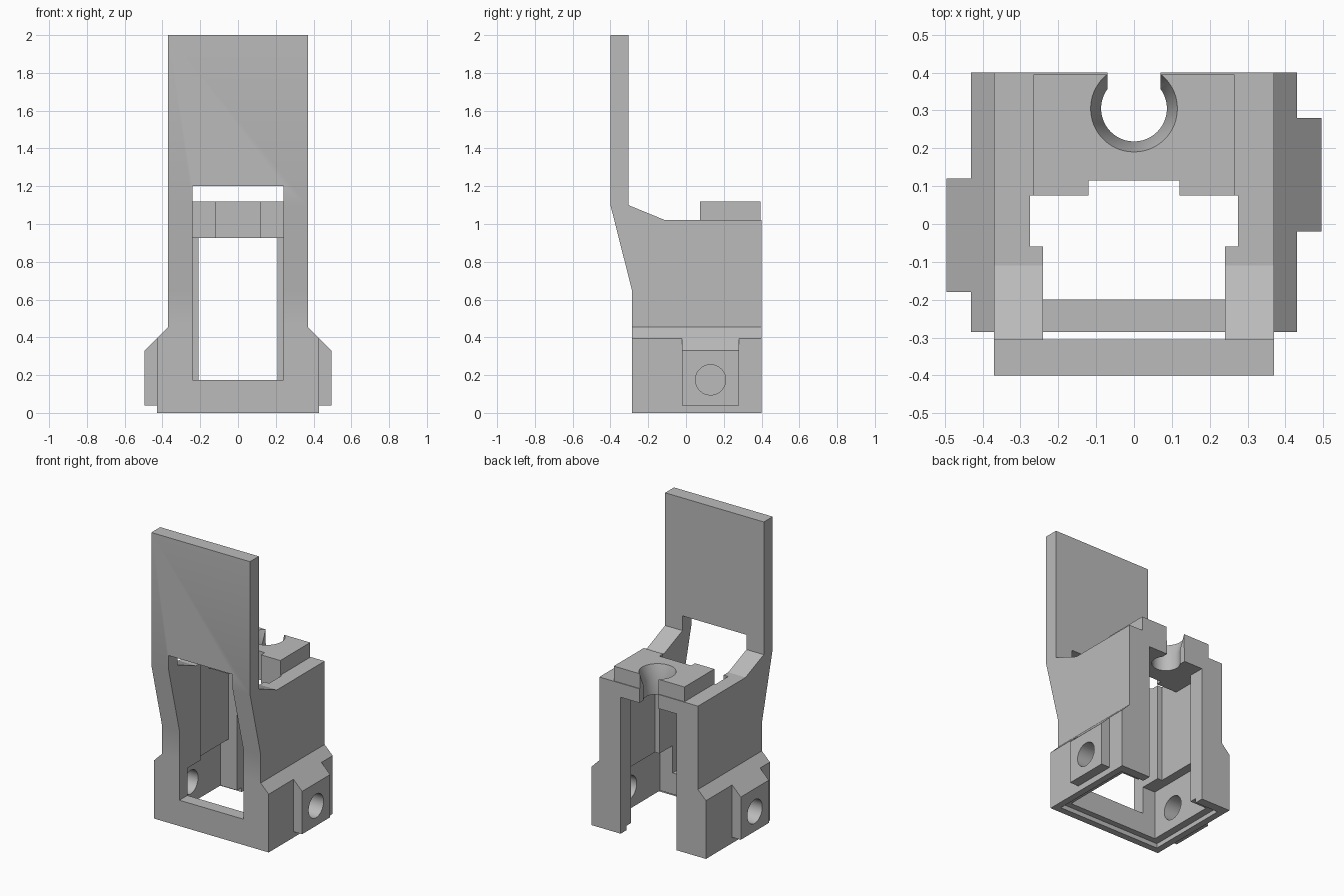
import bpy, bmesh, math
from mathutils import Vector

if "Cube" in bpy.data.objects:
    bpy.data.objects.remove(bpy.data.objects["Cube"], do_unlink=True)

grey = bpy.data.materials.new("plain_grey")
grey.use_nodes = True
colour = (0.5, 0.5, 0.5, 1)
grey.diffuse_color = colour
grey.node_tree.nodes["Principled BSDF"].inputs["Base Color"].default_value = colour


def finish(name, bm):
    bmesh.ops.recalc_face_normals(bm, faces=bm.faces)
    mesh = bpy.data.meshes.new(name)
    bm.to_mesh(mesh)
    bm.free()
    mesh.materials.append(grey)
    ob = bpy.data.objects.new(name, mesh)
    bpy.context.collection.objects.link(ob)
    return ob


def prism(name, points, axis, lo, hi):
    """Extrude a 2D outline along x or y; points are (y, z) or (x, z)."""
    bm = bmesh.new()
    place = (lambda a, b: (lo, a, b)) if axis == "x" else (lambda a, b: (a, lo, b))
    face = bm.faces.new([bm.verts.new(place(a, b)) for a, b in points])
    out = bmesh.ops.extrude_face_region(bm, geom=[face])
    shift = Vector((hi - lo, 0, 0)) if axis == "x" else Vector((0, hi - lo, 0))
    bmesh.ops.translate(bm, vec=shift,
                        verts=[v for v in out["geom"] if isinstance(v, bmesh.types.BMVert)])
    return finish(name, bm)


def box(name, x, y, z):
    return prism(name, [(x[0], z[0]), (x[1], z[0]), (x[1], z[1]), (x[0], z[1])], "y", *y)


def cone(name, centre, r1, r2, depth, sideways=False):
    bm = bmesh.new()
    bmesh.ops.create_cone(bm, cap_ends=True, segments=48, radius1=r1, radius2=r2, depth=depth)
    ob = finish(name, bm)
    for v in ob.data.vertices:
        if sideways:
            v.co = Vector((v.co.z, v.co.y, -v.co.x))
        v.co += Vector(centre)
    return ob


def combine(target, tool, operation):
    mod = target.modifiers.new("combine", "BOOLEAN")
    mod.operation, mod.solver, mod.object = operation, "EXACT", tool
    graph = bpy.context.evaluated_depsgraph_get()
    graph.update()
    result = bpy.data.meshes.new_from_object(target.evaluated_get(graph))
    target.modifiers.clear()
    target.data = result
    bpy.data.objects.remove(tool, do_unlink=True)


# Main body with the tall front plate
side = [(-0.4, 2), (-0.305, 2), (-0.305, 1.1), (-0.11, 1.02), (0.4, 1.02),
        (0.4, 0), (-0.285, 0), (-0.285, 0.645), (-0.4, 1.1)]
body = prism("bracket_body", side, "x", -0.37, 0.37)

# Wider foot with sloped shoulders
foot = [(-0.43, 0), (0.43, 0), (0.43, 0.395), (0.37, 0.455), (-0.37, 0.455), (-0.43, 0.395)]
combine(body, prism("foot", foot, "y", -0.285, 0.4), "UNION")

# Screw bosses, staggered on the two sides
bosses = [(1, 0.13), (-1, -0.03)]
for s, y in bosses:
    outline = [(s * 0.35, 0.04), (s * 0.495, 0.04), (s * 0.495, 0.33), (s * 0.37, 0.455), (s * 0.35, 0.455)]
    combine(body, prism("screw_boss", outline, "y", y - 0.15, y + 0.15), "UNION")

# Raised clamp block on top
combine(body, box("clamp_block", (-0.265, 0.265), (0.075, 0.395), (0.95, 1.12)), "UNION")

# Openings: front window, shaft, top mouth, foot cavity, rear slot, block notch
cuts = [
    ((-0.24, 0.24), (-0.6, 0), (0.175, 1.2)),
    ((-0.24, 0.24), (-0.2, 0), (-0.1, 0.5)),
    ((-0.275, 0.275), (-0.06, 0.29), (-0.1, 0.925)),
    ((-0.275, 0.275), (-0.06, 0.075), (0.8, 1.3)),
    ((-0.335, 0.335), (-0.2, 0.29), (-0.1, 0.36)),
    ((-0.385, 0.385), (-0.24, 0.34), (-0.1, 0.03)),
    ((-0.21, 0.21), (0.2, 0.6), (-0.1, 0.925)),
    ((-0.12, 0.12), (0, 0.115), (0.8, 1.3)),
    ((-0.07, 0.07), (0.31, 0.6), (0.8, 1.3)),
]
for c in cuts:
    combine(body, box("cutter", *c), "DIFFERENCE")

# Round seat in the clamp block, wide at the top and narrow below
combine(body, cone("seat_bore", (0, 0.305, 1), 0.087, 0.087, 0.5), "DIFFERENCE")
combine(body, cone("seat_taper", (0, 0.305, 1.075), 0.087, 0.115, 0.092), "DIFFERENCE")

# Screw holes through the bosses
for s, y in bosses:
    combine(body, cone("screw_hole", (s * 0.42, y, 0.175), 0.08, 0.08, 0.3, True), "DIFFERENCE")

# Smooth the round bores, keep edges sharp
bpy.ops.object.select_all(action="DESELECT")
body.select_set(True)
bpy.context.view_layer.objects.active = body
bpy.ops.object.shade_smooth_by_angle(angle=math.radians(20))
